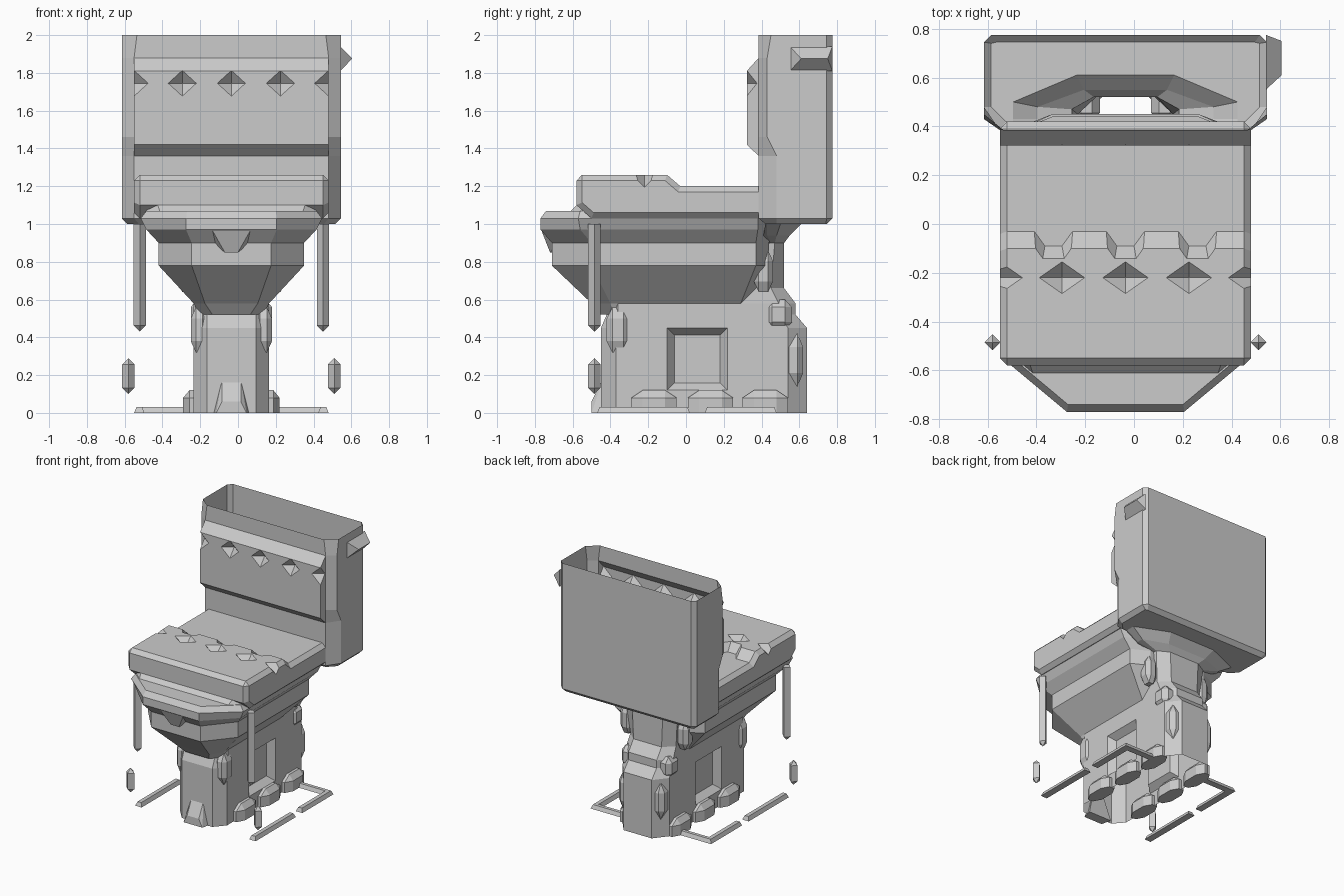
import bpy, bmesh
from mathutils import Vector

CX = -0.035  # the body is mirrored about this x

cube = bpy.data.objects.get("Cube")
if cube:
    bpy.data.objects.remove(cube)

grey = bpy.data.materials.new("light_grey")
grey.use_nodes = True
grey.diffuse_color = (0.6, 0.6, 0.6, 1)
grey.node_tree.nodes["Principled BSDF"].inputs["Base Color"].default_value = (0.6, 0.6, 0.6, 1)


def finish(name, bm, x=CX):
    bmesh.ops.recalc_face_normals(bm, faces=bm.faces[:])
    mesh = bpy.data.meshes.new(name)
    bm.to_mesh(mesh)
    bm.free()
    mesh.materials.append(grey)
    obj = bpy.data.objects.new(name, mesh)
    obj.location.x = x
    bpy.context.collection.objects.link(obj)
    return obj


def outline(z, fw, w, y0, ys, yr, rw, y1):
    """Eight-sided ring: front width and y, side width and span, rear width and y."""
    half = [(fw, y0), (w, ys), (w, yr), (rw, y1)]
    return [Vector((x, y, z)) for x, y in half] + [Vector((-x, y, z)) for x, y in reversed(half)]


def loft(rings, cap_top=False, cap_bottom=False):
    bm = bmesh.new()
    rows = [[bm.verts.new(p) for p in ring] for ring in rings]
    n = len(rows[0])
    for a, b in zip(rows, rows[1:]):
        for i in range(n):
            j = (i + 1) % n
            bm.faces.new((a[i], a[j], b[j], b[i]))
    if cap_bottom:
        bm.faces.new(rows[0])
    if cap_top:
        bm.faces.new(rows[-1])
    return bm


def extrude_x(profile, hw):
    """Side profile in y, z swept across the width."""
    return loft([[Vector((x, y, z)) for y, z in profile] for x in (-hw, hw)], True, True)


def add_hull(bm, points):
    bmesh.ops.convex_hull(bm, input=[bm.verts.new(p) for p in points])


def hull(name, points, x=CX):
    bm = bmesh.new()
    add_hull(bm, points)
    return finish(name, bm, x)


def button(x, y, z, rx, ry, rz):
    """Diamond-shaped dent."""
    c = Vector((x, y, z))
    axes = (Vector((rx, 0, 0)), Vector((0, ry, 0)), Vector((0, 0, rz)))
    return [c + s * a for a in axes for s in (-1, 1)]


def scallop(x):
    """Notch in the step of the seat."""
    return [(x + s * w, y, z) for s in (-1, 1) for w, y, z in (
        (0.1, 0.0, 1.2), (0.13, 0.0, 1.3), (0.035, -0.09, 1.2), (0.05, -0.175, 1.3))]


def carve(obj, cuts, bevel=0):
    """Bevel the square edges of a part and cut the dents out of it."""
    bm = bmesh.new()
    for points in cuts:
        add_hull(bm, points)
    cutter = finish("dent_cutter", bm)
    cutter.hide_render = True
    if bevel:
        m = obj.modifiers.new("edge", 'BEVEL')
        m.width, m.segments, m.limit_method, m.angle_limit = bevel, 1, 'ANGLE', 0.9
    m = obj.modifiers.new("dents", 'BOOLEAN')
    m.operation, m.solver, m.object = 'DIFFERENCE', 'EXACT', cutter
    bpy.context.view_layer.update()
    deps = bpy.context.evaluated_depsgraph_get()
    mesh = bpy.data.meshes.new_from_object(obj.evaluated_get(deps))
    obj.modifiers.clear()
    obj.data = mesh
    bpy.data.objects.remove(cutter)


def lump(name, x, y, z, dx, dy, dz):
    """Chamfered block resting above the floor, one on each side of the body."""
    for side, s in (("left", 1), ("right", -1)):
        pts = []
        for k in (-1, 1):
            for m in (-1, 1):
                for n in (-1, 1):
                    for fx, fy, fz in ((1, 0.5, 0.5), (0.4, 1, 0.5), (0.4, 0.5, 1)):
                        pts.append((s * x + k * dx * fx, y + m * dy * fy, max(0, z + n * dz * fz)))
        hull(side + "_" + name, pts)


# Hollow pedestal and neck, flaring into the tank floor
bm = loft([
    outline(0, 0.13, 0.2, -0.45, -0.37, 0.54, 0.12, 0.64),
    outline(0.12, 0.13, 0.2, -0.45, -0.37, 0.54, 0.12, 0.64),
    outline(0.45, 0.13, 0.2, -0.45, -0.37, 0.54, 0.12, 0.64),
    outline(0.52, 0.13, 0.2, -0.42, -0.36, 0.49, 0.12, 0.58),
    outline(0.58, 0.13, 0.2, -0.42, -0.36, 0.49, 0.12, 0.58),
    outline(0.66, 0.13, 0.195, -0.4, -0.34, 0.45, 0.12, 0.52),
    outline(0.9, 0.2, 0.22, 0.41, 0.45, 0.47, 0.13, 0.52),
    outline(0.94, 0.34, 0.36, 0.41, 0.43, 0.48, 0.17, 0.55),
    outline(1.0, 0.46, 0.46, 0.42, 0.43, 0.5, 0.2, 0.61),
])
for y in (-0.1, 0.22):
    bmesh.ops.bisect_plane(bm, geom=bm.verts[:] + bm.edges[:] + bm.faces[:],
                           plane_co=(0, y, 0), plane_no=(0, 1, 0))
# Side recesses are pushed towards the middle whichever way the shell faces
for f in [f for f in bm.faces if abs(f.calc_center_median().y - 0.06) < 0.05]:
    c = f.calc_center_median()
    if abs(c.x) > 0.19 and 0.2 < c.z < 0.35:
        f.normal_update()
        inward = -1 if f.normal.x * c.x > 0 else 1
        bmesh.ops.inset_individual(bm, faces=[f], thickness=0.055, depth=inward * 0.05)
finish("pedestal", bm)

# Bowl with its overhanging rim
finish("bowl", loft([
    outline(0.52, 0.1, 0.17, -0.45, -0.38, 0.24, 0.15, 0.28),
    outline(0.58, 0.14, 0.2, -0.5, -0.4, 0.29, 0.15, 0.33),
    outline(0.78, 0.21, 0.385, -0.71, -0.5, 0.37, 0.25, 0.44),
    outline(0.9, 0.21, 0.385, -0.71, -0.5, 0.37, 0.25, 0.44),
    outline(0.97, 0.24, 0.45, -0.77, -0.56, 0.38, 0.28, 0.45),
    outline(1.03, 0.24, 0.48, -0.77, -0.57, 0.38, 0.3, 0.45),
    outline(1.07, 0.235, 0.45, -0.74, -0.56, 0.38, 0.3, 0.45),
    outline(1.07, 0.38, 0.45, -0.61, -0.55, 0.38, 0.3, 0.44),
    outline(1.1, 0.39, 0.45, -0.58, -0.53, 0.38, 0.3, 0.44),
], cap_top=True))
hull("rim_drip", [(s * x, y, z) for s in (-1, 1) for x, y, z in (
    (0.1, -0.765, 0.965), (0.035, -0.72, 0.85), (0.035, -0.7, 0.85), (0.1, -0.69, 0.9))])

# Padded seat with a stepped, scalloped top and a row of button dents
columns = [-0.515, -0.26, 0, 0.26, 0.515]
seat = finish("seat", extrude_x([
    (-0.58, 1.1), (-0.58, 1.26), (-0.1, 1.26), (-0.03, 1.2), (0.42, 1.2), (0.42, 1.03), (-0.5, 1.03)], 0.515))
carve(seat, [button(x, -0.22, 1.265, 0.1, 0.07, 0.07) for x in columns]
      + [scallop(x) for x in (-0.295, 0, 0.295)], bevel=0.03)

# Open-topped tank, its front wall left open behind the padded panel
bm = loft([
    outline(1.0, 0.46, 0.46, 0.42, 0.43, 0.5, 0.2, 0.61),
    outline(1.0, 0.49, 0.55, 0.42, 0.48, 0.74, 0.53, 0.745),
    outline(1.03, 0.515, 0.58, 0.385, 0.48, 0.745, 0.55, 0.775),
    outline(1.36, 0.515, 0.58, 0.385, 0.48, 0.745, 0.55, 0.775),
    outline(1.46, 0.515, 0.58, 0.385, 0.43, 0.745, 0.55, 0.775),
    outline(1.88, 0.515, 0.58, 0.385, 0.43, 0.745, 0.55, 0.775),
    outline(2.0, 0.5, 0.58, 0.385, 0.45, 0.745, 0.55, 0.775),
])
centres = [(f, f.calc_center_median()) for f in bm.faces]
bmesh.ops.delete(bm, geom=[f for f, c in centres if c.y < 0.39 and 1.36 < c.z < 1.88], context='FACES')
finish("tank", bm)

# Padded back panel with button dents, hollow towards the tank
panel = finish("back_panel", extrude_x([
    (0.385, 1.36), (0.322, 1.42), (0.322, 1.81), (0.385, 1.88)], 0.515))
carve(panel, [button(x, 0.318, 1.745, 0.08, 0.058, 0.073) for x in columns])
bm = bmesh.new()
bm.from_mesh(panel.data)
bmesh.ops.delete(bm, geom=[f for f in bm.faces if f.calc_center_median().y > 0.384], context='FACES')
bm.to_mesh(panel.data)
bm.free()

# Flush handle on the left rear corner
hull("flush_handle", [(0.54, y, z) for y in (0.55, 0.775) for z in (1.81, 1.94)]
     + [(0.605, 0.61, 1.875), (0.605, 0.75, 1.875)], x=0)


def rod(name, x, y, z0, z1, tip, r=0.033):
    """Diamond-section rod, pointed below and by the tip height above."""
    pts = [(x + a, y + b, z) for a, b in ((r, 0), (0, r), (-r, 0), (0, -r)) for z in (z0 + r, z1 - tip)]
    hull(name, pts + [(x, y, z0), (x, y, z1)])


def strip(name, xa, xb, ya, yb):
    """Low ridge lying on the floor."""
    i = 0.012
    hull(name, [(x, y, 0) for x in (xa, xb) for y in (ya, yb)]
         + [(x, y, 0.03) for x in (xa + i, xb - i) for y in (ya + i, yb - i)])


# Hanging straps and the broken trim around the floor
for side, s in (("left", 1), ("right", -1)):
    rod(side + "_strap", s * 0.485, -0.485, 0.43, 1.0, 0)
    rod(side + "_strap_end", s * 0.545, -0.485, 0.1, 0.29, 0.033)
    xa, xb = sorted((s * 0.46, s * 0.515))
    strip(side + "_front_floor_trim", xa, xb, -0.47, 0.02)
    strip(side + "_rear_floor_trim", xa, xb, 0.1, 0.48)
    xa, xb = sorted((s * 0.15, s * 0.5))
    strip(side + "_back_floor_trim", xa, xb, 0.43, 0.48)

# Lumps on the pedestal
lump("front_foot_lump", 0.2, -0.17, 0.04, 0.055, 0.12, 0.08)
lump("middle_foot_lump", 0.2, 0.13, 0.04, 0.055, 0.12, 0.08)
lump("rear_foot_lump", 0.2, 0.42, 0.04, 0.055, 0.12, 0.08)
lump("front_lump", 0.17, -0.36, 0.44, 0.045, 0.06, 0.12)
lump("rear_lump", 0.16, 0.49, 0.52, 0.055, 0.07, 0.08)
lump("lower_rear_lump", 0.14, 0.56, 0.28, 0.055, 0.06, 0.14)
lump("neck_lump", 0.24, 0.41, 0.75, 0.05, 0.05, 0.11)
hull("toe_lump", [(s * x, y, z) for s in (-1, 1) for x, y, z in (
    (0.08, -0.5, 0), (0.1, -0.42, 0), (0.05, -0.5, 0.06), (0.05, -0.44, 0.18))])
